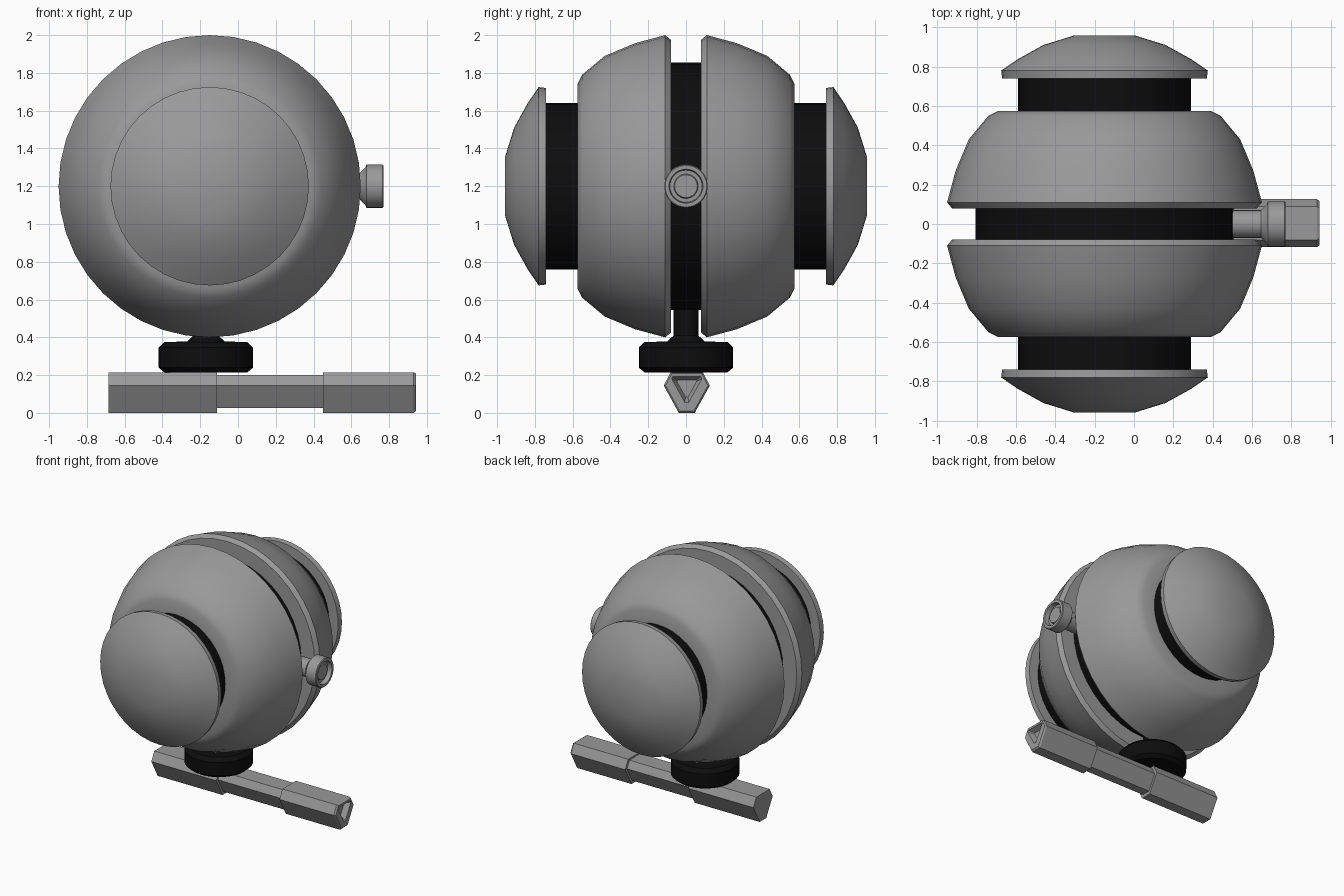
import bpy, bmesh, math
from mathutils import Vector

if "Cube" in bpy.data.objects:
    bpy.data.objects.remove(bpy.data.objects["Cube"])


def material(name, value):
    m = bpy.data.materials.new(name)
    m.diffuse_color = (value, value, value, 1)
    m.use_nodes = True
    m.node_tree.nodes["Principled BSDF"].inputs["Base Color"].default_value = m.diffuse_color
    return m


GREY = material("metal grey", 0.32)
BLACK = material("rubber black", 0.004)


def finish(name, bm, mat, smooth=True):
    bmesh.ops.recalc_face_normals(bm, faces=bm.faces[:])
    mesh = bpy.data.meshes.new(name)
    bm.to_mesh(mesh)
    bm.free()
    mesh.materials.append(mat)
    obj = bpy.data.objects.new(name, mesh)
    bpy.context.collection.objects.link(obj)
    if smooth:
        bpy.ops.object.select_all(action='DESELECT')
        obj.select_set(True)
        bpy.context.view_layer.objects.active = obj
        bpy.ops.object.shade_smooth_by_angle(angle=math.radians(30))
    return obj


def loft(bm, rings):
    """Join rings of points with quads and cap both ends."""
    loops = [[bm.verts.new(p) for p in ring] for ring in rings]
    n = len(loops[0])
    for a, b in zip(loops, loops[1:]):
        for i in range(n):
            j = (i + 1) % n
            bm.faces.new((a[i], a[j], b[j], b[i]))
    bm.faces.new(loops[0][::-1])
    bm.faces.new(loops[-1])


def lathe(name, profile, origin, axis, mat, sides=32):
    """Turn (radius, height) points around an axis."""
    rot = Vector(axis).to_track_quat('Z', 'Y')
    bm = bmesh.new()
    angles = [2 * math.pi * i / sides for i in range(sides)]
    loft(bm, [[Vector(origin) + rot @ Vector((r * math.cos(a), r * math.sin(a), h))
               for a in angles] for r, h in profile])
    return finish(name, bm, mat)


# Round body: two shells and two domed side buttons
CENTRE = (-0.15, 0, 1.2)
SHELL = [(0.60, 0.08), (0.775, 0.08), (0.80, 0.11), (0.757, 0.27),
         (0.69, 0.43), (0.59, 0.55), (0.54, 0.575), (0.40, 0.575)]
BUTTON = [(0.52, 0.74), (0.525, 0.78), (0.44, 0.838), (0.31, 0.91), (0.155, 0.958)]
for side, s in (("front", -1), ("back", 1)):
    lathe(side + "_shell", SHELL, CENTRE, (0, s, 0), GREY, 40)
    lathe(side + "_button", BUTTON, CENTRE, (0, s, 0), GREY, 40)

# Black core in the gap and black hub behind the buttons
lathe("core", [(0.655, -0.09), (0.655, 0.09)], CENTRE, (0, 1, 0), BLACK, 40)
lathe("hub", [(0.44, -0.75), (0.44, 0.75)], CENTRE, (0, 1, 0), BLACK, 40)

# Small side knob with a recessed ring
lathe("side_knob",
      [(0.07, 0.48), (0.07, 0.645), (0.10, 0.675), (0.115, 0.68), (0.115, 0.765),
       (0.11, 0.77), (0.09, 0.77), (0.085, 0.735), (0.065, 0.735), (0.06, 0.75)],
      (0, 0, 1.2), (1, 0, 0), GREY)

# Black bottom knob and stem
lathe("bottom_knob",
      [(0.22, 0.215), (0.25, 0.24), (0.25, 0.345), (0.22, 0.375),
       (0.10, 0.378), (0.065, 0.41), (0.065, 0.60)],
      (-0.17, 0, 0), (0, 0, 1), BLACK)

# Handle bar: cut-corner triangle section, thin in the middle, hollow right end
SECTION = [(-0.085, 0.075), (0.085, 0.075), (0.122, 0.005),
           (0.042, -0.14), (-0.042, -0.14), (-0.122, 0.005)]
SOCKET = [(-0.075, 0.052), (0.075, 0.052), (0.08, 0.04),
          (0.01, -0.085), (-0.01, -0.085), (-0.08, 0.04)]


def ring(x, scale, shape=SECTION):
    return [(x, 0.004 + y * scale, 0.14 + z * scale) for y, z in shape]


bm = bmesh.new()
loft(bm, [ring(-0.685, 1), ring(-0.11, 1), ring(-0.11, 0.82), ring(0.45, 0.82),
          ring(0.45, 1), ring(0.93, 1), ring(0.942, 0.92),
          ring(0.942, 1, SOCKET), ring(0.90, 0.65, SOCKET)])
finish("handle_bar", bm, GREY, smooth=False)
